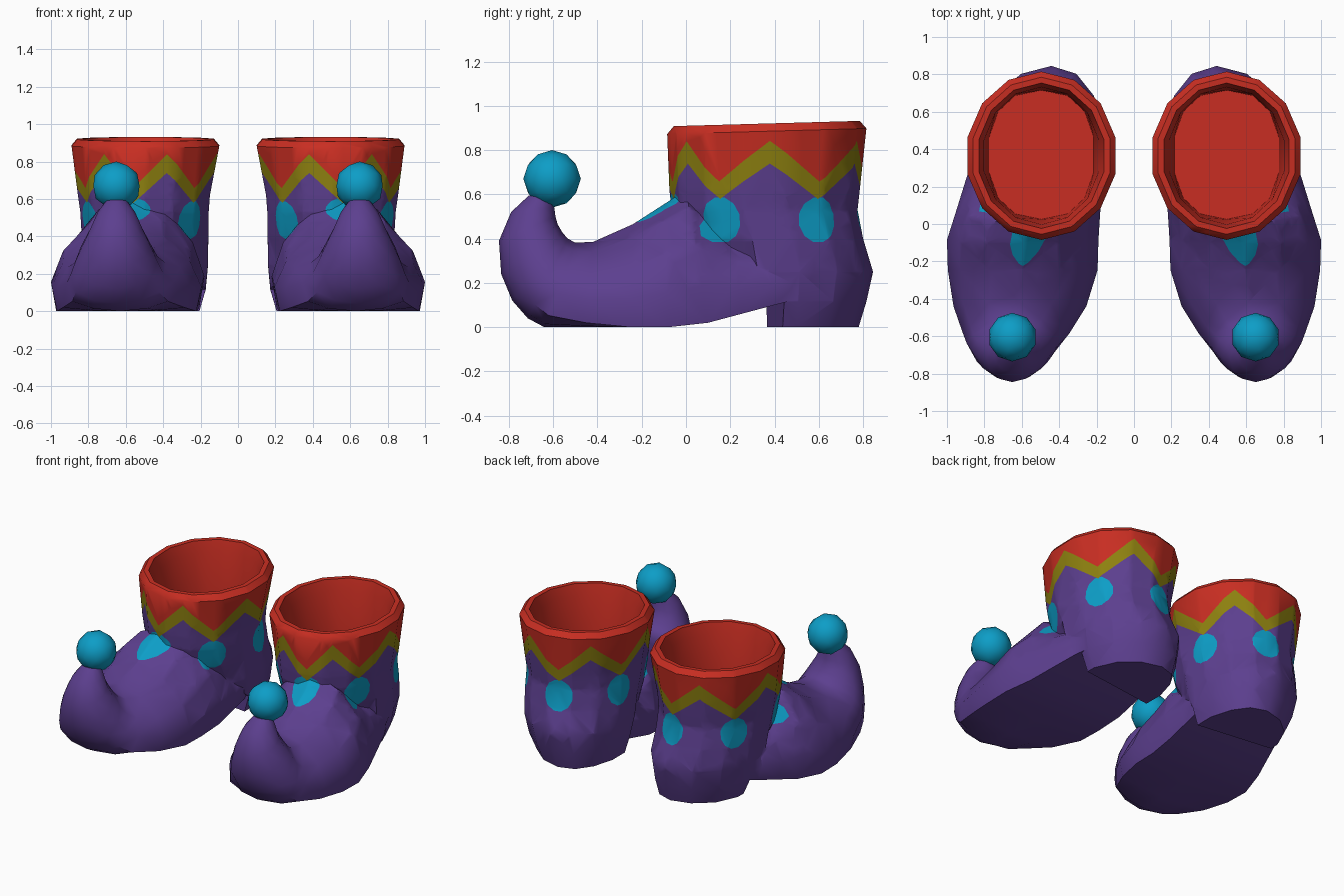
import bpy, bmesh, math
from mathutils import Vector

if "Cube" in bpy.data.objects:
    bpy.data.objects.remove(bpy.data.objects["Cube"])

def material(name, rgb):
    m = bpy.data.materials.new(name)
    m.diffuse_color = (*rgb, 1)
    m.use_nodes = True
    m.node_tree.nodes["Principled BSDF"].inputs["Base Color"].default_value = m.diffuse_color
    return m

PURPLE, RED, YELLOW, TEAL = range(4)
MATS = [material("purple felt", (0.108, 0.05, 0.275)), material("red cuff", (0.58, 0.027, 0.016)),
        material("olive trim", (0.27, 0.22, 0.005)), material("teal dots", (0.004, 0.34, 0.57))]

def finish(bm, name, mat=PURPLE):
    for f in bm.faces:
        f.material_index = mat
    me = bpy.data.meshes.new(name)
    bm.to_mesh(me)
    bm.free()
    for m in MATS:
        me.materials.append(m)
    ob = bpy.data.objects.new(name, me)
    bpy.context.collection.objects.link(ob)
    return ob

def loft(name, rings, mat=PURPLE):
    bm = bmesh.new()
    rows = [[bm.verts.new(p) for p in r] for r in rings]
    n = len(rows[0])
    for a, b in zip(rows, rows[1:]):
        for i in range(n):
            bm.faces.new((a[i], a[(i + 1) % n], b[(i + 1) % n], b[i]))
    bm.faces.new(rows[0])
    bm.faces.new(rows[-1])
    bmesh.ops.recalc_face_normals(bm, faces=bm.faces[:])
    return finish(bm, name, mat)

def apply_boolean(ob, other, op):
    m = ob.modifiers.new("bool", 'BOOLEAN')
    m.operation, m.object, m.solver = op, other, 'EXACT'
    bpy.context.view_layer.objects.active = ob
    bpy.ops.object.modifier_apply(modifier=m.name)
    bpy.data.objects.remove(other)

# Shaft and heel: oval rings; the low ones are cut straight at the heel front
def oval(cx, cy, z, hx, hy, front=None, square=1.0, n=14):
    pts = []
    for i in range(n):
        a = math.tau * (i + 0.5) / n
        c, s = math.cos(a), math.sin(a)
        x = cx + hx * math.copysign(abs(c) ** square, c)
        y = cy + hy * math.copysign(abs(s) ** square, s)
        if front is not None:
            x -= 0.05 * max(0, s) ** 3
            y = max(y, front + (x - 0.5) * 0.13)
        pts.append((x, y, z + (0.028 * (y - 0.365) if z > 0.8 else 0)))
    return pts

boot = loft("boots", [
    oval(0.475, 0.42, 0.0, 0.275, 0.36, 0.405), oval(0.485, 0.42, 0.115, 0.32, 0.395, 0.405),
    oval(0.492, 0.42, 0.25, 0.34, 0.425, 0.25), oval(0.497, 0.39, 0.40, 0.347, 0.41),
    oval(0.50, 0.355, 0.53, 0.352, 0.42), oval(0.503, 0.355, 0.62, 0.362, 0.43),
    oval(0.495, 0.365, 0.885, 0.405, 0.45), oval(0.495, 0.365, 0.92, 0.375, 0.42)])

# Foot: flat-soled sections turning into round ones along the curled toe
FLAT = [(0, 0), (.5, 0), (.93, 0), (1, .28), (.84, .58), (.47, .87), (0, 1)]
ROUND = [(0, 0), (.5, .067), (.87, .25), (1, .5), (.87, .75), (.5, .933), (0, 1)]

def section(by, bz, ty, tz, cx, hw, t):
    half = [(a[0] * (1 - t) + b[0] * t, a[1] * (1 - t) + b[1] * t) for a, b in zip(FLAT, ROUND)]
    full = half + [(-u, v) for u, v in half[-2:0:-1]]
    return [(cx + u * hw, by + (ty - by) * v, bz + (tz - bz) * v) for u, v in full]

foot = loft("foot", [section(*r) for r in [
    (.56, .14, .53, .40, .50, .28, 0), (.40, .10, .36, .43, .515, .335, 0),
    (.25, .06, .19, .475, .54, .36, 0),
    (.10, .02, .0, .62, .565, .385, 0), (-.08, 0, -.10, .555, .595, .405, 0),
    (-.25, 0, -.24, .465, .595, .40, 0), (-.45, 0, -.42, .385, .61, .355, .2),
    (-.64, 0, -.50, .382, .63, .285, .55), (-.715, .04, -.535, .40, .645, .25, .7),
    (-.785, .12, -.56, .43, .65, .218, .9),
    (-.835, .24, -.58, .465, .65, .18, 1), (-.845, .39, -.59, .50, .65, .137, 1),
    (-.79, .52, -.595, .54, .65, .10, 1), (-.71, .595, -.60, .575, .65, .06, 1)]])
apply_boolean(boot, foot, 'UNION')

# Red-lined hollow, squarer towards its floor
hollow = loft("hollow", [
    oval(0.495, 0.37, 0.46, 0.285, 0.345, square=0.85), oval(0.495, 0.365, 0.85, 0.315, 0.367),
    oval(0.495, 0.365, 0.915, 0.342, 0.388), oval(0.495, 0.365, 1.0, 0.355, 0.40)], RED)
apply_boolean(boot, hollow, 'DIFFERENCE')

# Painted zigzag cuff and dots, cut into the surface
C, RX, RY, UP = Vector((0.497, 0.36, 0)), 0.38, 0.435, Vector((0, 0, 1))
VALLEYS = [math.radians(a) for a in (-136, -80, -30, 35, 101, 163, 224)]
knots = []
for a, b in zip(VALLEYS, VALLEYS[1:]):
    knots += [(a, 0), ((a + b) / 2, 1)]
knots.append((VALLEYS[-1], 0))

def ray(a):
    return Vector((RX * math.cos(a), RY * math.sin(a), 0))

def radius(p):
    return math.hypot((p.x - C.x) / RX, (p.y - C.y) / RY)

def sector(p):
    a = math.atan2((p.y - C.y) / RY, (p.x - C.x) / RX)
    if a < knots[0][0]:
        a += math.tau
    return next((i for i in range(12) if a <= knots[i + 1][0]), 11)

def zig_plane(i, low, high):
    (a, p), (b, q) = knots[i], knots[i + 1]
    A = C + ray(a) + UP * (high if p else low)
    B = C + ray(b) + UP * (high if q else low)
    n = (B - A).cross(ray((a + b) / 2)).normalized()
    return A, (n if n.z > 0 else -n)

bm = bmesh.new()
bm.from_mesh(boot.data)
bmesh.ops.triangulate(bm, faces=bm.faces[:])

def cut(test, co, no):
    faces = [f for f in bm.faces if f.material_index != RED and test(f.calc_center_median())]
    geom = set(faces)
    for f in faces:
        geom.update(f.edges)
        geom.update(f.verts)
    if faces:
        bmesh.ops.bisect_plane(bm, geom=list(geom), dist=1e-5, plane_co=co, plane_no=no)

for a, _ in knots[:-1]:
    d = ray(a)
    cut(lambda p: p.z > 0.3 and radius(p) < 1.5 and (p - C).dot(d) > 0, C, Vector((-d.y, d.x, 0)))
red_edge = [zig_plane(i, 0.655, 0.84) for i in range(12)]
trim_edge = [zig_plane(i, 0.575, 0.74) for i in range(12)]
for edges in (red_edge, trim_edge):
    for i, (co, no) in enumerate(edges):
        cut(lambda p: p.z > 0.3 and radius(p) < 1.3 and sector(p) == i, co, no)

dots = []
for k, a in enumerate(VALLEYS[:-1]):
    d = ray(a)
    out = Vector((math.cos(a) / RX, math.sin(a) / RY, 0)).normalized()
    side = Vector((-out.y, out.x, 0))
    front = k == 1
    P = C + d + UP * (0.54 if front else 0.485)
    w, h = 0.09, (0.065 if front else 0.10)
    planes = []
    for j in range(12):
        c, s = math.cos(math.tau * j / 12), math.sin(math.tau * j / 12)
        planes.append((P + side * w * c + UP * h * s, (side * c / w + UP * s / h).normalized()))
    near = lambda p: (p - P).length < 0.33 and (p - P).dot(out) > -0.2
    for co, no in planes:
        cut(near, co, no)
    dots.append((P, out, planes))

for f in bm.faces:
    p = f.calc_center_median()
    if f.material_index == RED or p.z < 0.3:
        continue
    if radius(p) < 1.25:
        i = sector(p)
        if (p - red_edge[i][0]).dot(red_edge[i][1]) > 0:
            f.material_index = RED
            continue
        if (p - trim_edge[i][0]).dot(trim_edge[i][1]) > 0:
            f.material_index = YELLOW
            continue
    for P, out, planes in dots:
        if -0.2 < (p - P).dot(out) < 0.25 and all((p - co).dot(no) < 1e-5 for co, no in planes):
            f.material_index = TEAL
bm.to_mesh(boot.data)
bm.free()

# Pompom on each toe tip
bm = bmesh.new()
bmesh.ops.create_icosphere(bm, subdivisions=2, radius=0.13)
bmesh.ops.translate(bm, verts=bm.verts[:], vec=(0.65, -0.605, 0.67))
pompom = finish(bm, "pompoms", TEAL)

# Mirror to make the pair, then shade
for ob in (boot, pompom):
    bpy.ops.object.select_all(action='DESELECT')
    ob.select_set(True)
    bpy.context.view_layer.objects.active = ob
    m = ob.modifiers.new("pair", 'MIRROR')
    m.use_mirror_merge = False
    bpy.ops.object.modifier_apply(modifier=m.name)
    bpy.ops.object.shade_smooth_by_angle(angle=math.radians(45))
